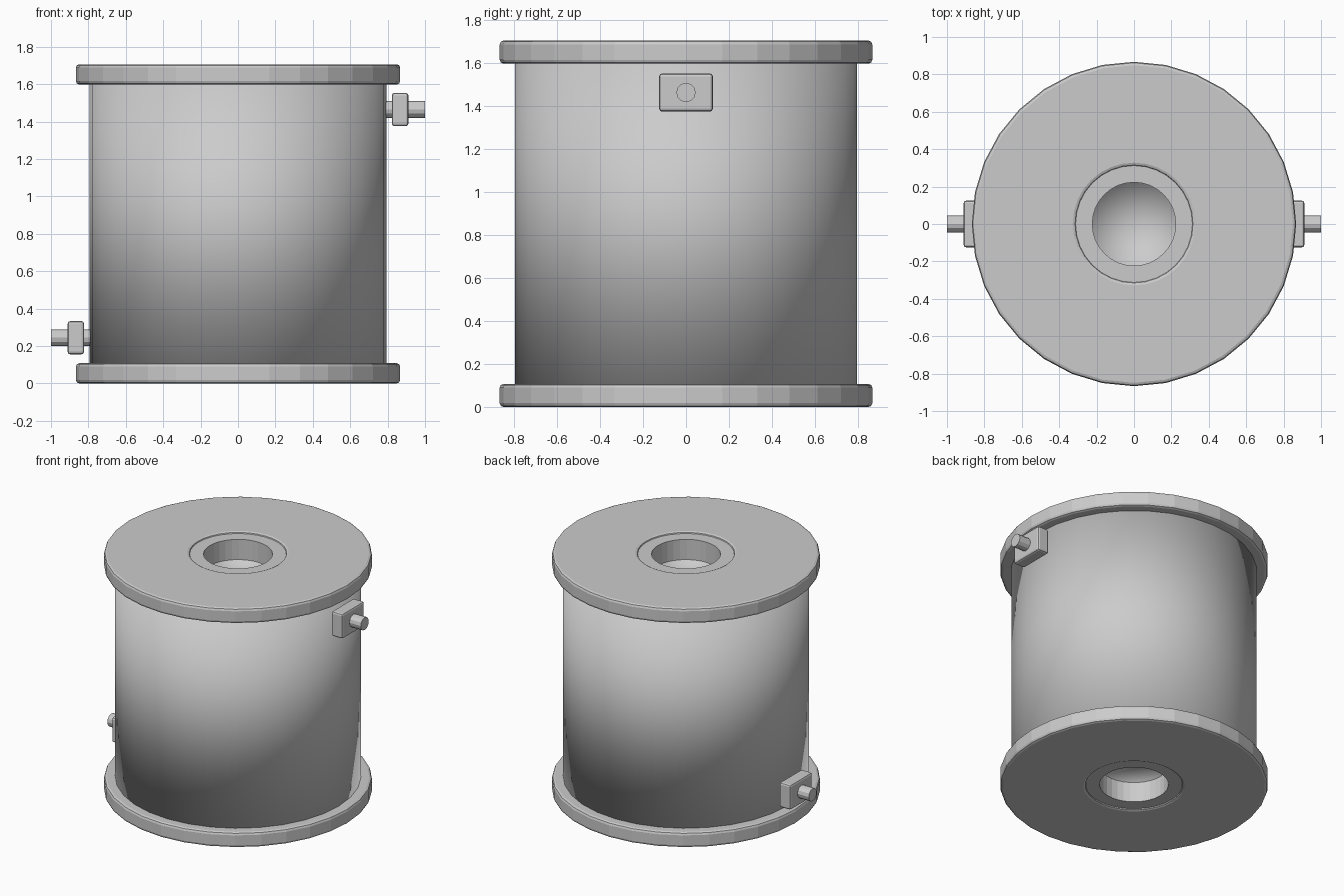
import bpy, bmesh, math
from mathutils import Matrix

if "Cube" in bpy.data.objects:
    bpy.data.objects.remove(bpy.data.objects["Cube"])

SIDES = 32


def finish(name, bm, smooth=False):
    bmesh.ops.recalc_face_normals(bm, faces=bm.faces)
    for f in bm.faces:
        f.smooth = smooth
    mesh = bpy.data.meshes.new(name)
    bm.to_mesh(mesh)
    bm.free()
    ob = bpy.data.objects.new(name, mesh)
    bpy.context.collection.objects.link(ob)
    return ob


def lathe(name, profile, closed=False, smooth=False):
    """Spin an (r, z) profile around the z axis."""
    bm = bmesh.new()
    vs = [bm.verts.new((r, 0, z)) for r, z in profile]
    edges = [bm.edges.new(p) for p in zip(vs, vs[1:])]
    if closed:
        edges.append(bm.edges.new((vs[-1], vs[0])))
    bmesh.ops.spin(bm, geom=vs + edges, axis=(0, 0, 1), cent=(0, 0, 0),
                   angle=math.tau, steps=SIDES)
    bmesh.ops.remove_doubles(bm, verts=bm.verts, dist=1e-4)
    return finish(name, bm, smooth)


def rounded_ring(r0, r1, z0, z1, b):
    """Rectangular ring section with rounded corners."""
    pts = []
    corners = [(r1 - b, z1 - b, 0), (r0 + b, z1 - b, 90),
               (r0 + b, z0 + b, 180), (r1 - b, z0 + b, 270)]
    for r, z, start in corners:
        for k in range(3):
            a = math.radians(start + 45 * k)
            pts.append((r + b * math.cos(a), z + b * math.sin(a)))
    return pts


# Wound body, smooth all over, with a shallow recess at each end
lathe("winding", [(0, 0.155), (0.24, 0.155), (0.24, 0.1), (0.795, 0.1),
                  (0.795, 1.605), (0.24, 1.605), (0.24, 1.55), (0, 1.55)],
      smooth=True)

# End flanges and the bushing set into each
for end, z0, z1, h0, h1 in (("bottom", 0, 0.108, 0.012, 0.17),
                            ("top", 1.598, 1.706, 1.536, 1.694)):
    lathe(end + "_flange", rounded_ring(0.31, 0.867, z0, z1, 0.018), closed=True)
    lathe(end + "_bushing", [(0.223, h0), (0.313, h0), (0.313, h1), (0.223, h1)],
          closed=True)

# Terminals: rounded block with a pin, one per side
for name, s, z in (("upper", 1, 1.464), ("lower", -1, 0.244)):
    bm = bmesh.new()
    bmesh.ops.create_cube(bm, size=1, matrix=Matrix.Translation((s * 0.867, 0, z))
                          @ Matrix.Diagonal((0.088, 0.25, 0.178, 1)))
    bmesh.ops.bevel(bm, geom=bm.edges[:], offset=0.014, segments=2,
                    profile=0.5, affect='EDGES')
    finish(name + "_terminal_block", bm)

    bm = bmesh.new()
    bmesh.ops.create_cone(bm, cap_ends=True, segments=12, radius1=0.045,
                          radius2=0.045, depth=0.26,
                          matrix=Matrix.Translation((s * 0.87, 0, z))
                          @ Matrix.Rotation(math.pi / 2, 4, 'Y'))
    finish(name + "_terminal_pin", bm)
